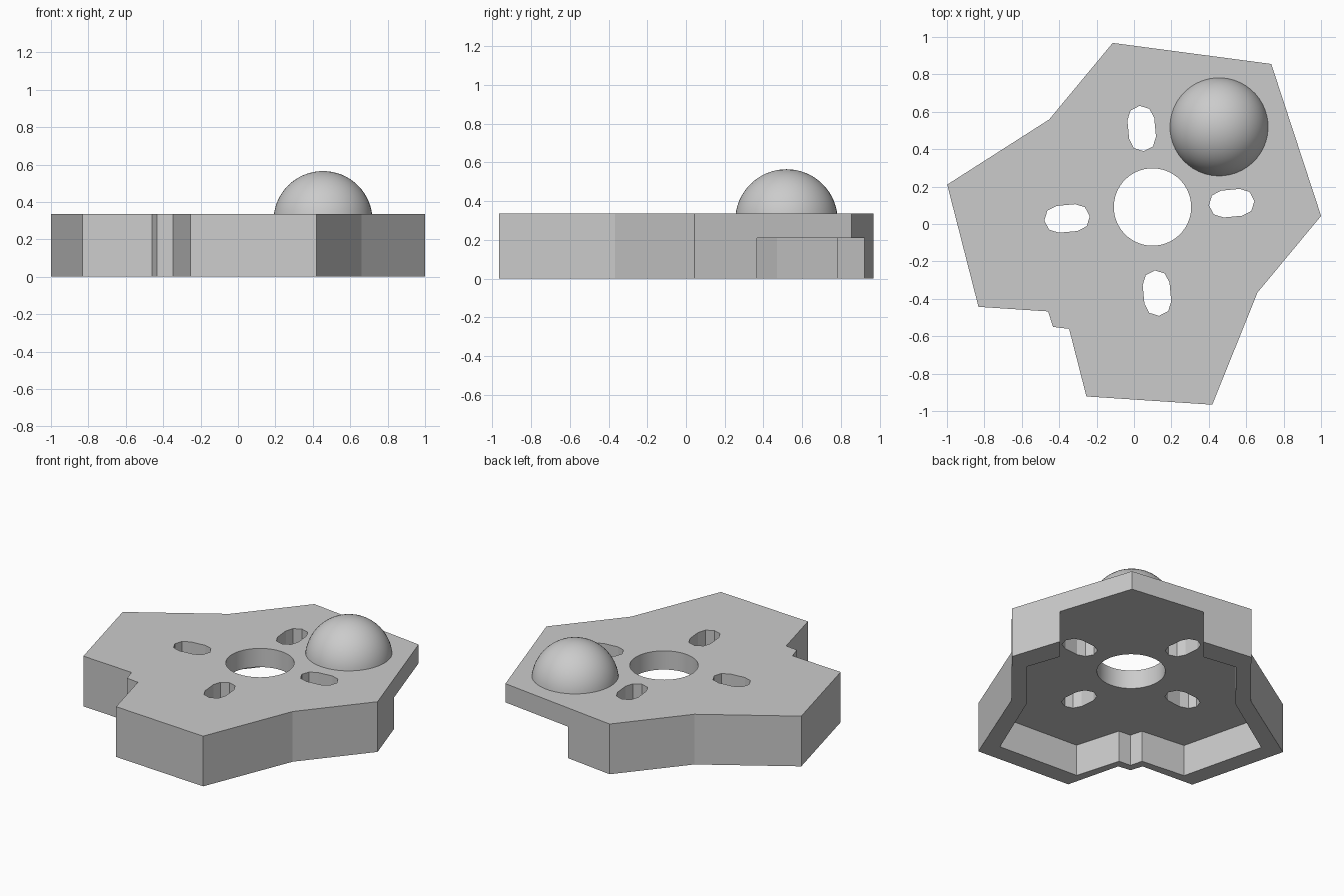
import bpy, bmesh
from math import radians, cos, sin, pi
from mathutils import Matrix, Vector

if "Cube" in bpy.data.objects:
    bpy.data.objects.remove(bpy.data.objects["Cube"], do_unlink=True)

# The part is symmetric about an axis turned away from x
FRAME = Matrix.Translation((0.014, -0.0115, 0)) @ Matrix.Rotation(radians(50.3), 4, "Z")
THICK, FLOOR = 0.335, 0.21

grey = bpy.data.materials.new("light_grey")
grey.use_nodes = True
grey.diffuse_color = (0.6, 0.6, 0.6, 1)
grey.node_tree.nodes["Principled BSDF"].inputs["Base Color"].default_value = (0.6, 0.6, 0.6, 1)


def add_object(name, bm):
    bmesh.ops.recalc_face_normals(bm, faces=bm.faces)
    bm.transform(FRAME)
    mesh = bpy.data.meshes.new(name)
    bm.to_mesh(mesh)
    bm.free()
    mesh.materials.append(grey)
    obj = bpy.data.objects.new(name, mesh)
    bpy.context.collection.objects.link(obj)
    return obj


def prism(name, outline, low, high):
    bm = bmesh.new()
    face = bm.faces.new([bm.verts.new((u, v, low)) for u, v in outline])
    top = bmesh.ops.extrude_face_region(bm, geom=[face])["geom"]
    bmesh.ops.translate(bm, vec=(0, 0, high - low),
                        verts=[g for g in top if isinstance(g, bmesh.types.BMVert)])
    return add_object(name, bm)


def mirrored(half):
    return half + [(u, -v) for u, v in reversed(half) if v > 0]


def ring(centre, radius, count):
    return [(centre + radius * cos(2 * pi * i / count), radius * sin(2 * pi * i / count))
            for i in range(count)]


def slot(angle):
    # rounded slot pointing away from the slot centre
    points = []
    for side, start in ((1, -90), (-1, 90)):
        for i in range(5):
            a = radians(start + 45 * i)
            points.append((0.442 + side * 0.05 + 0.072 * cos(a), 0.072 * sin(a)))
    turn = Matrix.Rotation(radians(angle), 2)
    moved = [turn @ Vector(p) for p in points]
    return [(p.x + 0.1065, p.y) for p in moved]


def cut(body, cutter):
    cutter.hide_render = True
    mod = body.modifiers.new("cut", "BOOLEAN")
    mod.operation = "DIFFERENCE"
    mod.solver = "EXACT"
    mod.object = cutter
    bpy.context.view_layer.objects.active = body
    bpy.ops.object.modifier_apply(modifier=mod.name)
    bpy.data.objects.remove(cutter, do_unlink=True)


# Angular plate
plate = prism("plate", mirrored([
    (1.127, 0), (0.672, 0.724), (0.14, 0.724), (-0.476, 0.921),
    (-0.872, 0.375), (-0.653, 0.073), (-0.7, 0)]), 0, THICK)

# Underside pocket, open at the domed corner
cut(plate, prism("pocket_cutter", mirrored([
    (1.4, 0.435), (0.67, 0.435), (0.55, 0.632), (0.1, 0.632), (-0.42, 0.79),
    (-0.763, 0.325), (-0.591, 0.07), (-0.64, 0)]), -0.1, FLOOR))

# Round centre hole and four slots
cut(plate, prism("hole_cutter", ring(0.133, 0.207, 48), -0.1, 0.5))
for angle in (45, 135, 225, 315):
    cut(plate, prism("slot_cutter", slot(angle), -0.1, 0.5))

# Dome on the plate
bm = bmesh.new()
bmesh.ops.create_uvsphere(bm, u_segments=48, v_segments=32, radius=0.265,
                          matrix=Matrix.Translation((0.69, 0, 0.3)))
bmesh.ops.bisect_plane(bm, geom=bm.verts[:] + bm.edges[:] + bm.faces[:],
                       plane_co=(0, 0, THICK - 0.005), plane_no=(0, 0, 1), clear_inner=True)
bmesh.ops.holes_fill(bm, edges=[e for e in bm.edges if e.is_boundary])
dome = add_object("dome", bm)

# Smooth only the rounded surfaces
for obj in (plate, dome):
    bpy.ops.object.select_all(action="DESELECT")
    obj.select_set(True)
    bpy.context.view_layer.objects.active = obj
    bpy.ops.object.shade_smooth_by_angle(angle=radians(15))
